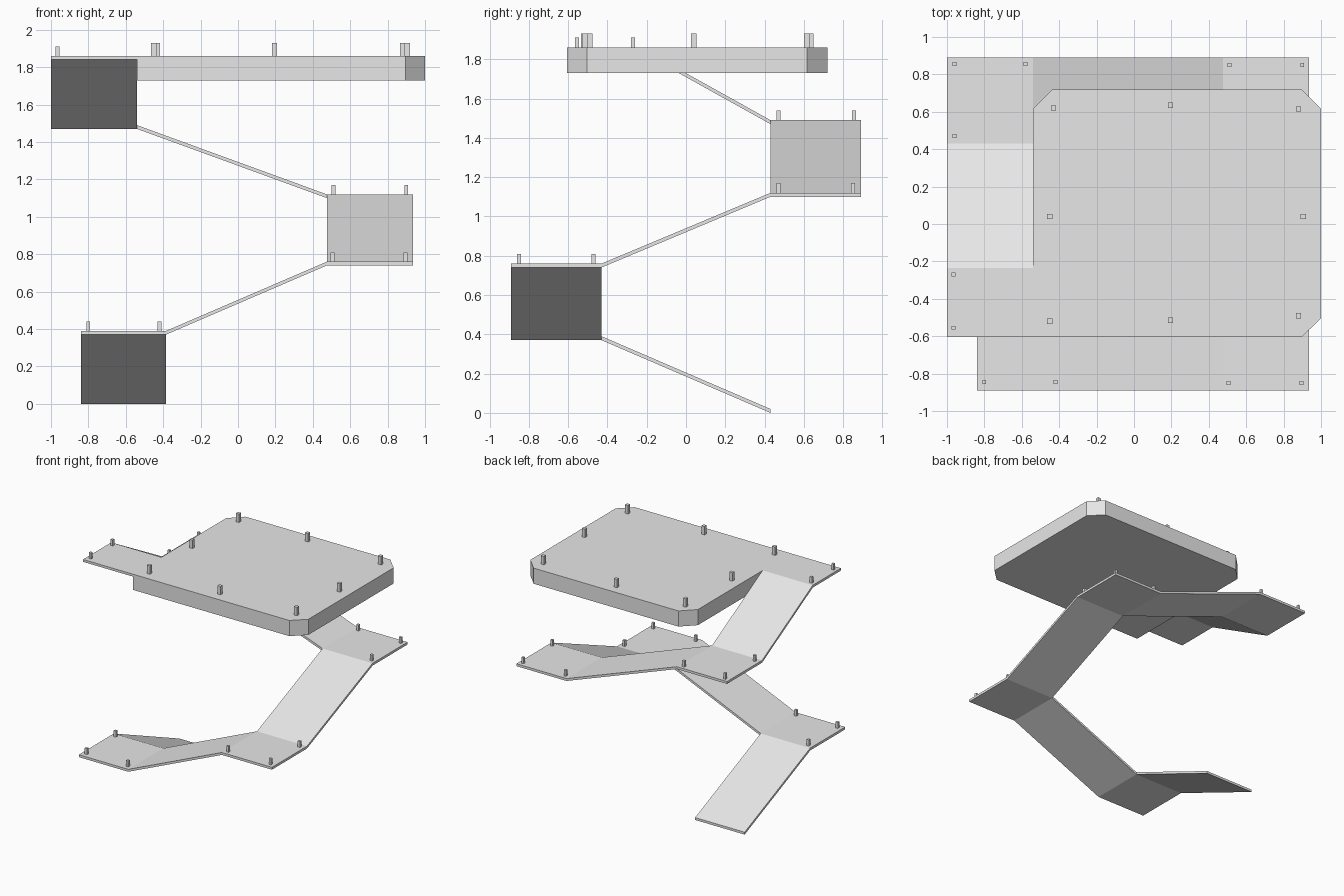
import bpy
import bmesh
from mathutils import Vector

cube = bpy.data.objects.get("Cube")
if cube:
    bpy.data.objects.remove(cube, do_unlink=True)

# One plain grey for everything
grey = bpy.data.materials.new("light_grey")
grey.use_nodes = True
grey.diffuse_color = (0.8, 0.8, 0.8, 1)
grey.node_tree.nodes["Principled BSDF"].inputs["Base Color"].default_value = (0.8, 0.8, 0.8, 1)


def slab(name, outline, thickness):
    """Extrude a top outline straight down into a flat-shaded slab."""
    bm = bmesh.new()
    face = bm.faces.new([bm.verts.new(p) for p in outline])
    moved = bmesh.ops.extrude_face_region(bm, geom=[face], use_keep_orig=True)["geom"]
    verts = [v for v in moved if isinstance(v, bmesh.types.BMVert)]
    bmesh.ops.translate(bm, verts=verts, vec=Vector((0, 0, -thickness)))
    bmesh.ops.recalc_face_normals(bm, faces=bm.faces)
    mesh = bpy.data.meshes.new(name)
    bm.to_mesh(mesh)
    bm.free()
    mesh.materials.append(grey)
    obj = bpy.data.objects.new(name, mesh)
    bpy.context.collection.objects.link(obj)
    return obj


def rect(x0, x1, y0, y1, z):
    return [(x0, y0, z), (x1, y0, z), (x1, y1, z), (x0, y1, z)]


def posts(name, spots, z, width, height):
    for i, (x, y) in enumerate(spots, 1):
        h = width / 2
        slab(f"{name}_{i}", rect(x - h, x + h, y - h, y + h, z + height), height)


def ramp_y(name, x0, x1, ya, za, yb, zb):
    slab(name, [(x0, ya, za), (x1, ya, za), (x1, yb, zb), (x0, yb, zb)], THICK)


def ramp_x(name, y0, y1, xa, za, xb, zb):
    slab(name, [(xa, y0, za), (xa, y1, za), (xb, y1, zb), (xb, y0, zb)], THICK)


THICK = 0.02
IN, OUT = 0.43, 0.89
Z = [0.02, 0.39, 0.76, 1.12, 1.49, 1.86]

# Landings, from the bottom up, each with its corner posts
landings = [
    ((-0.84, -0.385, -OUT, -IN), [(-0.80, -0.845), (-0.42, -0.845), (-0.80, -0.465)]),
    ((0.475, 0.935, -OUT, -IN), [(0.505, -0.85), (0.895, -0.85), (0.895, -0.47)]),
    ((0.475, 0.935, IN, OUT), [(0.51, 0.85), (0.90, 0.85), (0.90, 0.47)]),
    ((-1.0, -0.54, IN, OUT), [(-0.96, 0.855), (-0.58, 0.855), (-0.96, 0.47)]),
    ((-1.0, -0.54, -0.605, -0.235), [(-0.965, -0.27), (-0.965, -0.555)]),
]
for i, (bounds, spots) in enumerate(landings, 1):
    slab(f"landing_{i}", rect(*bounds, Z[i]), THICK)
    posts(f"landing_{i}_post", spots, Z[i], 0.02, 0.05)

# Ramps spiralling up between the landings
ramp_y("ramp_1", -0.84, -0.385, IN, Z[0], -IN, Z[1])
ramp_x("ramp_2", -OUT, -IN, -0.385, Z[1], 0.475, Z[2])
ramp_y("ramp_3", 0.475, 0.935, -IN, Z[2], IN, Z[3])
ramp_x("ramp_4", IN, OUT, 0.475, Z[3], -0.54, Z[4])
ramp_y("ramp_5", -1.0, -0.54, IN, Z[4], -0.235, Z[5])

# Thick top platform with three clipped corners
corners = [(-0.54, -0.605), (0.895, -0.605), (1, -0.505), (1, 0.615),
           (0.895, 0.72), (-0.435, 0.72), (-0.54, 0.615)]
slab("top_platform", [(x, y, Z[5]) for x, y in corners], 0.13)
posts("platform_post",
      [(-0.43, 0.62), (0.195, 0.635), (0.88, 0.615), (-0.45, 0.04),
       (0.905, 0.04), (-0.45, -0.52), (0.195, -0.515), (0.88, -0.49)],
      Z[5], 0.028, 0.07)
